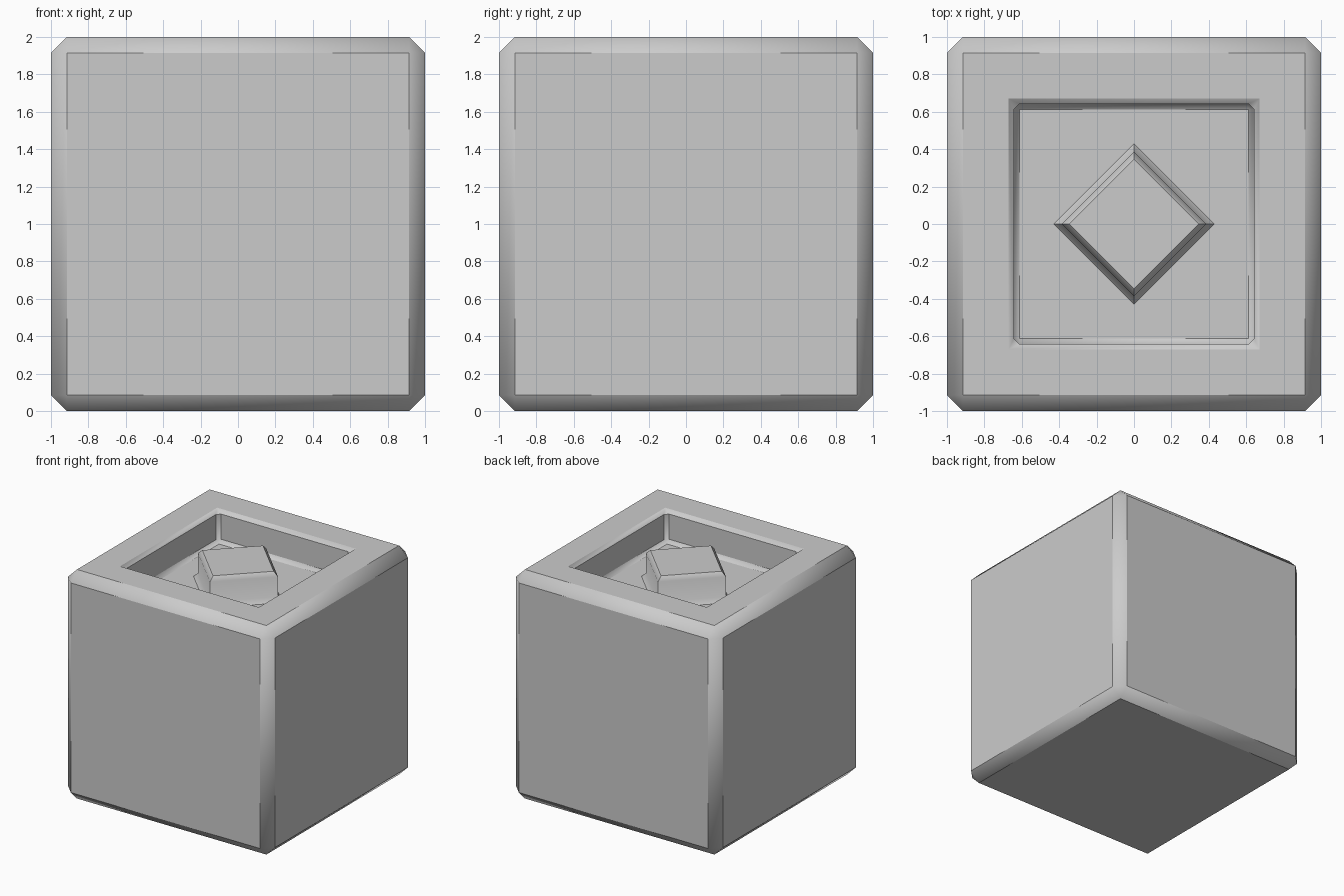
import bpy, bmesh, math
from mathutils import Matrix

if "Cube" in bpy.data.objects:
    bpy.data.objects.remove(bpy.data.objects["Cube"])

BEVEL = 0.085
bm = bmesh.new()

# outer block with chamfered edges, top face opened
bmesh.ops.create_cube(bm, size=2, matrix=Matrix.Translation((0, 0, 1)))
bmesh.ops.bevel(bm, geom=bm.edges[:], offset=BEVEL, offset_type='OFFSET',
                segments=1, profile=0.5, affect='EDGES')
top = max(bm.faces, key=lambda f: f.calc_center_median().z)
bmesh.ops.delete(bm, geom=[top], context='FACES_ONLY')


def square(r, z, cut=0.0):
    """Square ring, two points per corner, optionally with cut corners."""
    ring = []
    for i in range(4):
        rot = Matrix.Rotation(math.pi / 2 * i, 3, 'Z')
        for p in ((r, r - cut, z), (r - cut, r, z)):
            ring.append(bm.verts.new(rot @ bm.verts.new(p).co))
    return ring


def diamond(r, z):
    """Diamond ring, points doubled so it pairs with the square ring."""
    ring = []
    for i in range(4):
        for a in (math.pi / 2 * i, math.pi / 2 * (i + 1)):
            ring.append(bm.verts.new((r * math.cos(a), r * math.sin(a), z)))
    return ring


# rim, pocket walls, pocket floor, then the raised diamond block
rings = [
    square(1 - BEVEL, 2.0),
    square(0.67, 2.0),
    square(0.642, 1.97, 0.03),
    square(0.642, 1.75, 0.03),
    square(0.612, 1.72),
    diamond(0.43, 1.72),
    diamond(0.387, 1.76),
    diamond(0.387, 1.935),
    diamond(0.345, 1.972),
]
for a, b in zip(rings, rings[1:]):
    for j in range(8):
        k = (j + 1) % 8
        bm.faces.new((a[j], a[k], b[k], b[j]))
bm.faces.new(rings[-1][::2])

# weld doubled points and tidy
bmesh.ops.remove_doubles(bm, verts=bm.verts[:], dist=0.0005)
bmesh.ops.delete(bm, geom=[v for v in bm.verts if not v.link_faces], context='VERTS')
bmesh.ops.recalc_face_normals(bm, faces=bm.faces[:])

mesh = bpy.data.meshes.new("pocketed_block")
bm.to_mesh(mesh)
bm.free()
block = bpy.data.objects.new("pocketed_block", mesh)
bpy.context.collection.objects.link(block)

# smooth along the chamfers, sharp against the flat faces
bpy.context.view_layer.objects.active = block
block.select_set(True)
bpy.ops.object.shade_smooth_by_angle(angle=math.radians(40))
